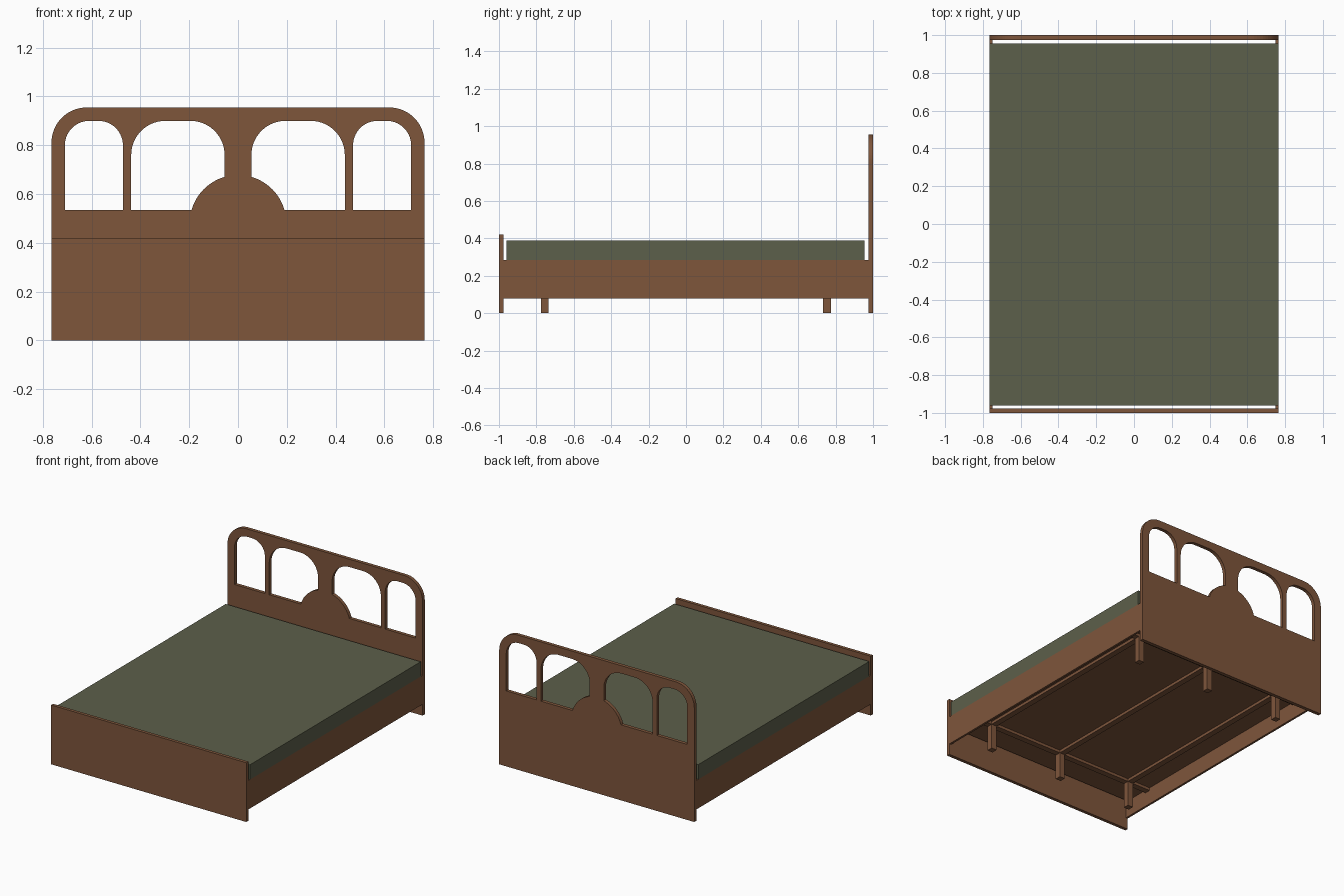
import bpy, bmesh, math

if "Cube" in bpy.data.objects:
    bpy.data.objects.remove(bpy.data.objects["Cube"])


def material(name, rgb):
    m = bpy.data.materials.new(name)
    m.diffuse_color = (*rgb, 1)
    m.use_nodes = True
    m.node_tree.nodes["Principled BSDF"].inputs["Base Color"].default_value = m.diffuse_color
    return m


WOOD = material("brown wood", (0.21, 0.092, 0.044))
GREEN = material("olive fabric", (0.108, 0.116, 0.07))


def box(name, x0, x1, y0, y1, z0, z1, mat=WOOD):
    me = bpy.data.meshes.new(name)
    bm = bmesh.new()
    bmesh.ops.create_cube(bm, size=1)
    for v in bm.verts:
        v.co = ((x0 + x1) / 2 + v.co.x * (x1 - x0),
                (y0 + y1) / 2 + v.co.y * (y1 - y0),
                (z0 + z1) / 2 + v.co.z * (z1 - z0))
    bm.to_mesh(me)
    bm.free()
    me.materials.append(mat)
    ob = bpy.data.objects.new(name, me)
    bpy.context.collection.objects.link(ob)
    return ob


def arc(cx, cz, r, a0, a1, n=14):
    return [(cx + r * math.cos(math.radians(a0 + (a1 - a0) * i / n)),
             cz + r * math.sin(math.radians(a0 + (a1 - a0) * i / n))) for i in range(n + 1)]


def arch(x0, x1, top, r):
    # rounded top edge, running from the right side to the left
    return arc(x1 - r, top - r, r, 0, 90) + arc(x0 + r, top - r, r, 90, 180)


def panel(name, loops, y, thick):
    # filled outline with holes, standing in the xz plane
    cu = bpy.data.curves.new(name, 'CURVE')
    cu.dimensions = '2D'
    cu.fill_mode = 'BOTH'
    cu.extrude = thick / 2
    for pts in loops:
        s = cu.splines.new('POLY')
        s.points.add(len(pts) - 1)
        for p, (x, z) in zip(s.points, pts):
            p.co = (x, z, 0, 1)
        s.use_cyclic_u = True
        s.use_smooth = False
    tmp = bpy.data.objects.new(name + " outline", cu)
    bpy.context.collection.objects.link(tmp)
    bpy.context.view_layer.update()
    me = bpy.data.meshes.new_from_object(tmp.evaluated_get(bpy.context.evaluated_depsgraph_get()))
    bpy.data.objects.remove(tmp)
    bm = bmesh.new()
    bm.from_mesh(me)
    bmesh.ops.remove_doubles(bm, verts=bm.verts, dist=1e-5)
    for v in bm.verts:
        v.co = (v.co.x, y - v.co.z, v.co.y)
    bmesh.ops.recalc_face_normals(bm, faces=bm.faces)
    for f in bm.faces:
        f.smooth = False
        f.material_index = 0
    bm.to_mesh(me)
    bm.free()
    me.materials.clear()
    me.materials.append(WOOD)
    ob = bpy.data.objects.new(name, me)
    bpy.context.collection.objects.link(ob)
    return ob


W = 0.765

# Headboard with two pairs of arched openings around a round centre piece
outer = [(-W, 0), (W, 0)] + arch(-W, W, 0.955, 0.145)
side_hole = [(0.472, 0.535), (0.71, 0.535)] + arch(0.472, 0.71, 0.90, 0.10)
a_low = math.degrees(math.atan2(0.055, 0.19))
a_high = math.degrees(math.atan2(0.19, 0.055))
inner_hole = (arc(0, 0.48, 0.198, a_high, a_low)
              + [(0.438, 0.535)] + arch(0.055, 0.438, 0.90, 0.14))
loops = [outer]
for hole in (side_hole, inner_hole):
    loops += [hole, [(-x, z) for x, z in reversed(hole)]]
panel("headboard", loops, 0.9875, 0.025)

# Footboard
box("footboard", -W, W, -1, -0.977, 0, 0.42)

# Side rails
for s, side in ((-1, "left"), (1, "right")):
    xs = sorted((s * 0.75, s * W))
    box(side + "_rail", *xs, -0.978, 0.976, 0.08, 0.285)

# Mattress and the board under it
box("mattress", -W, W, -0.96, 0.955, 0.285, 0.39, GREEN)
box("base_board", -0.75, 0.75, -0.96, 0.955, 0.20, 0.285)

# Support frame: cross beams, long beams and legs
LEG_X = (-0.585, 0, 0.585)
for y, end in ((-0.755, "front"), (0.753, "back")):
    box(end + "_cross_beam", -0.75, 0.75, y - 0.021, y + 0.021, 0.18, 0.202)
    for i, x in enumerate(LEG_X):
        box(f"{end}_leg_{i + 1}", x - 0.021, x + 0.021, y - 0.021, y + 0.021, 0, 0.186)
for i, x in enumerate(LEG_X):
    box(f"long_beam_{i + 1}", x - 0.021, x + 0.021, -0.736, 0.736, 0.18, 0.202)
